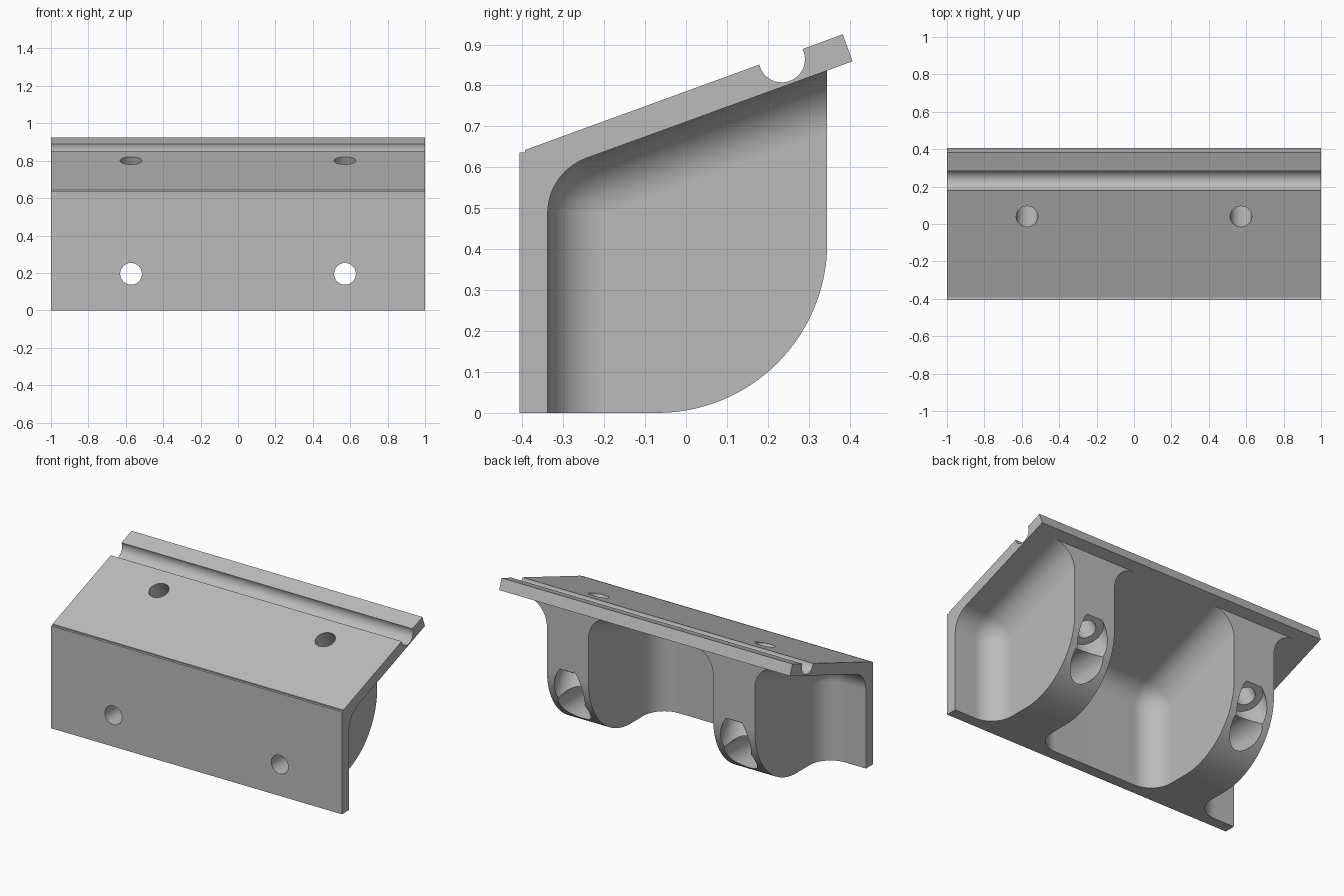
import bpy, bmesh, math
from mathutils import Vector, Matrix

if "Cube" in bpy.data.objects:
    bpy.data.objects.remove(bpy.data.objects["Cube"])

TAN, COS = math.tan(math.radians(20)), math.cos(math.radians(20))
RIB_X, RIB_HALF = 0.572, 0.143      # rib centre and half width
FILLET = 0.143                      # inside corner radius


def top_z(y):                       # upper face of the sloped plate
    return 0.925 + (y - 0.383) * TAN


def under_z(y):                     # lower face of the sloped plate
    return 0.859 + (y - 0.407) * TAN


def finish(name, bm):
    bmesh.ops.recalc_face_normals(bm, faces=bm.faces)
    me = bpy.data.meshes.new(name)
    bm.to_mesh(me)
    bm.free()
    ob = bpy.data.objects.new(name, me)
    bpy.context.collection.objects.link(ob)
    return ob


def arc(cy, cz, r, a0, a1, n):
    return [(cy + r * math.cos(math.radians(a0 + (a1 - a0) * i / n)),
             cz + r * math.sin(math.radians(a0 + (a1 - a0) * i / n))) for i in range(n + 1)]


def pocket(x0, x1):
    """Rounded hollow: the hull of spheres placed at the inset corners."""
    r, ya, yb, zb = FILLET, -0.338 + FILLET, 1.2, -0.8
    section = [(ya, zb), (yb, zb), (yb, under_z(yb) - r / COS), (ya, under_z(ya) - r / COS)]
    bm = bmesh.new()
    for x in (x0 + r, x1 - r):
        for y, z in section:
            for i in range(0, 181, 5):
                a = math.radians(i)
                for j in range(0, 360 if 0 < i < 180 else 1, 5):
                    b = math.radians(j)
                    bm.verts.new((x + r * math.cos(a), y + r * math.sin(a) * math.cos(b),
                                  z + r * math.sin(a) * math.sin(b)))
    hull = bmesh.ops.convex_hull(bm, input=bm.verts)
    loose = [v for v in bm.verts if not v.link_faces]
    bmesh.ops.delete(bm, geom=loose, context='VERTS')
    bmesh.ops.dissolve_limit(bm, angle_limit=0.002, verts=bm.verts, edges=bm.edges)
    return finish("pocket_cutter", bm)


def bore(start, direction, t0, t1, radius):
    """Cylinder along a direction, from distance t0 to t1."""
    d = Vector(direction).normalized()
    bm = bmesh.new()
    m = Matrix.Translation(Vector(start) + d * (t0 + t1) / 2) @ d.to_track_quat('Z', 'Y').to_matrix().to_4x4()
    bmesh.ops.create_cone(bm, cap_ends=True, segments=64, radius1=radius, radius2=radius,
                          depth=t1 - t0, matrix=m)
    return finish("bore_cutter", bm)


# Full side profile: front plate, rounded rib, sloped plate with groove
lip_r, lip_l = 0.2865, 0.180
gy, gz = 0.234, 0.864
a0 = math.degrees(math.atan2(top_z(lip_r) - gz, lip_r - gy))
a1 = math.degrees(math.atan2(top_z(lip_l) - gz, lip_l - gy))
a1 = a1 - 360 if a1 > a0 else a1
profile = [(-0.407, 0)] + arc(-0.07, 0.415, 0.415, -90, 0, 32)
profile += [(0.345, under_z(0.345)), (0.407, 0.859), (0.383, 0.925)]
profile += arc(gy, gz, 0.0565, a0, a1, 32)
profile += [(-0.393, top_z(-0.393)), (-0.393, 0.636), (-0.407, 0.636)]

bm = bmesh.new()
face = bm.faces.new([bm.verts.new((-1, y, z)) for y, z in profile])
ext = bmesh.ops.extrude_face_region(bm, geom=[face])
bmesh.ops.translate(bm, vec=(2, 0, 0), verts=[g for g in ext["geom"] if isinstance(g, bmesh.types.BMVert)])
bracket = finish("bracket", bm)

# Hollows between and outside the ribs
inner, outer = RIB_X - RIB_HALF, RIB_X + RIB_HALF
cutters = [pocket(-inner, inner), pocket(outer, 2), pocket(-2, -outer)]

# Screw holes with wide counterbores opening at the back of each rib
tilt = (0, math.sin(math.radians(30)), -math.cos(math.radians(30)))
for x in (-RIB_X, RIB_X):
    cutters += [bore((x, -0.407, 0.195), (0, 1, 0), -0.1, 0.6, 0.058),
                bore((x, -0.407, 0.195), (0, 1, 0), 0.41, 1.0, 0.102),
                bore((x, 0.04, top_z(0.04)), tilt, -0.1, 0.6, 0.058),
                bore((x, 0.04, top_z(0.04)), tilt, 0.46, 1.0, 0.102)]

bpy.context.view_layer.objects.active = bracket
for c in cutters:
    mod = bracket.modifiers.new("cut", 'BOOLEAN')
    mod.operation, mod.solver, mod.object = 'DIFFERENCE', 'EXACT', c
    bpy.ops.object.modifier_apply(modifier=mod.name)
    bpy.data.objects.remove(c)

# Smooth fillets, flat plates
bpy.ops.object.select_all(action='DESELECT')
bracket.select_set(True)
bpy.ops.object.shade_smooth_by_angle(angle=math.radians(20))
wn = bracket.modifiers.new("even_shading", 'WEIGHTED_NORMAL')
wn.keep_sharp = True

grey = bpy.data.materials.new("light_grey")
grey.diffuse_color = (0.5, 0.5, 0.5, 1)
grey.use_nodes = True
grey.node_tree.nodes["Principled BSDF"].inputs["Base Color"].default_value = grey.diffuse_color
bracket.data.materials.clear()
bracket.data.materials.append(grey)
